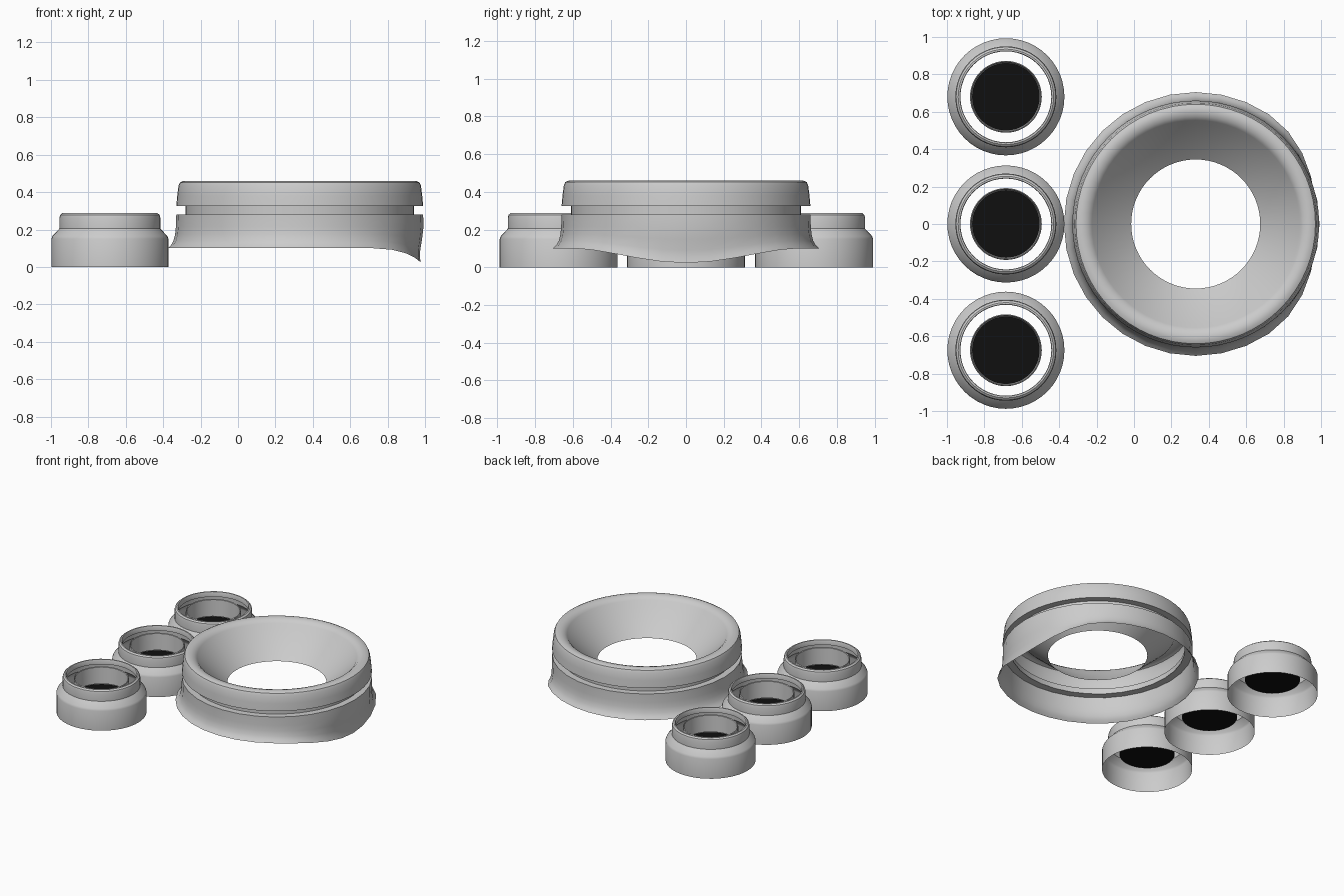
import bpy, bmesh, math

if "Cube" in bpy.data.objects:
    bpy.data.objects.remove(bpy.data.objects["Cube"])


def lathe(name, profile, centre, segs, angle=30, bend=None):
    """Revolve an (r, z) profile into an open shell; bend may alter each point by angle."""
    bm = bmesh.new()
    rings = []
    for i in range(segs):
        t = 2 * math.pi * i / segs
        ring = []
        for r, z in profile:
            if bend:
                r, z = bend(r, z, t)
            ring.append(bm.verts.new((centre[0] + r * math.cos(t), centre[1] + r * math.sin(t), z)))
        rings.append(ring)
    for i in range(segs):
        a, b = rings[i], rings[(i + 1) % segs]
        for j in range(len(profile) - 1):
            bm.faces.new((a[j], b[j], b[j + 1], a[j + 1]))
    me = bpy.data.meshes.new(name)
    bm.to_mesh(me)
    bm.free()
    ob = bpy.data.objects.new(name, me)
    bpy.context.collection.objects.link(ob)
    bpy.ops.object.select_all(action='DESELECT')
    ob.select_set(True)
    bpy.context.view_layer.objects.active = ob
    bpy.ops.object.shade_smooth_by_angle(angle=math.radians(angle))
    return ob


def skirt_bend(r, z, t):
    """Pull the flared lower edge down and in on the +x side."""
    a = abs((t + math.pi) % (2 * math.pi) - math.pi)
    limit = math.radians(57)
    f = (1 + math.cos(math.pi * a / limit)) / 2 if a < limit else 0
    w = max(0, min(1, (0.215 - z) / 0.115))
    return r - 0.058 * f * w ** 1.5, z - 0.077 * f * w


black = bpy.data.materials.new("black")
black.diffuse_color = (0.005, 0.005, 0.005, 1)
black.use_nodes = True
black.node_tree.nodes["Principled BSDF"].inputs["Base Color"].default_value = black.diffuse_color

# Large bezel: funnel, rounded rim and groove
MAIN = (0.33, 0.0)
lathe("bezel_ring", [
    (0.61, 0.28), (0.61, 0.325), (0.66, 0.325), (0.655, 0.38), (0.648, 0.435),
    (0.64, 0.452), (0.622, 0.46), (0.60, 0.46), (0.575, 0.453), (0.555, 0.435),
    (0.535, 0.405), (0.345, 0.24)], MAIN, 64)

# Flared skirt under the groove, drooping on the right
lathe("bezel_skirt", [
    (0.705, 0.10), (0.688, 0.117), (0.675, 0.14), (0.666, 0.175), (0.662, 0.215),
    (0.66, 0.28), (0.605, 0.28)], MAIN, 32, bend=skirt_bend)

# Three small gauges
for n, y in enumerate((-0.675, 0.0, 0.68)):
    c = (-0.685, y)
    lathe(f"gauge_housing_{n}", [
        (0.313, 0.0), (0.313, 0.15), (0.307, 0.165), (0.27, 0.205), (0.27, 0.262),
        (0.266, 0.278), (0.255, 0.287), (0.246, 0.287), (0.243, 0.28), (0.243, 0.25)], c, 48)
    lathe(f"gauge_cup_{n}", [
        (0.192, 0.12), (0.192, 0.255), (0.188, 0.26), (0.184, 0.255), (0.18, 0.13)], c, 48)
    bpy.ops.mesh.primitive_circle_add(vertices=48, radius=0.19, fill_type='NGON',
                                      location=(c[0], c[1], 0.122))
    face = bpy.context.object
    face.name = f"gauge_face_{n}"
    face.data.materials.append(black)
